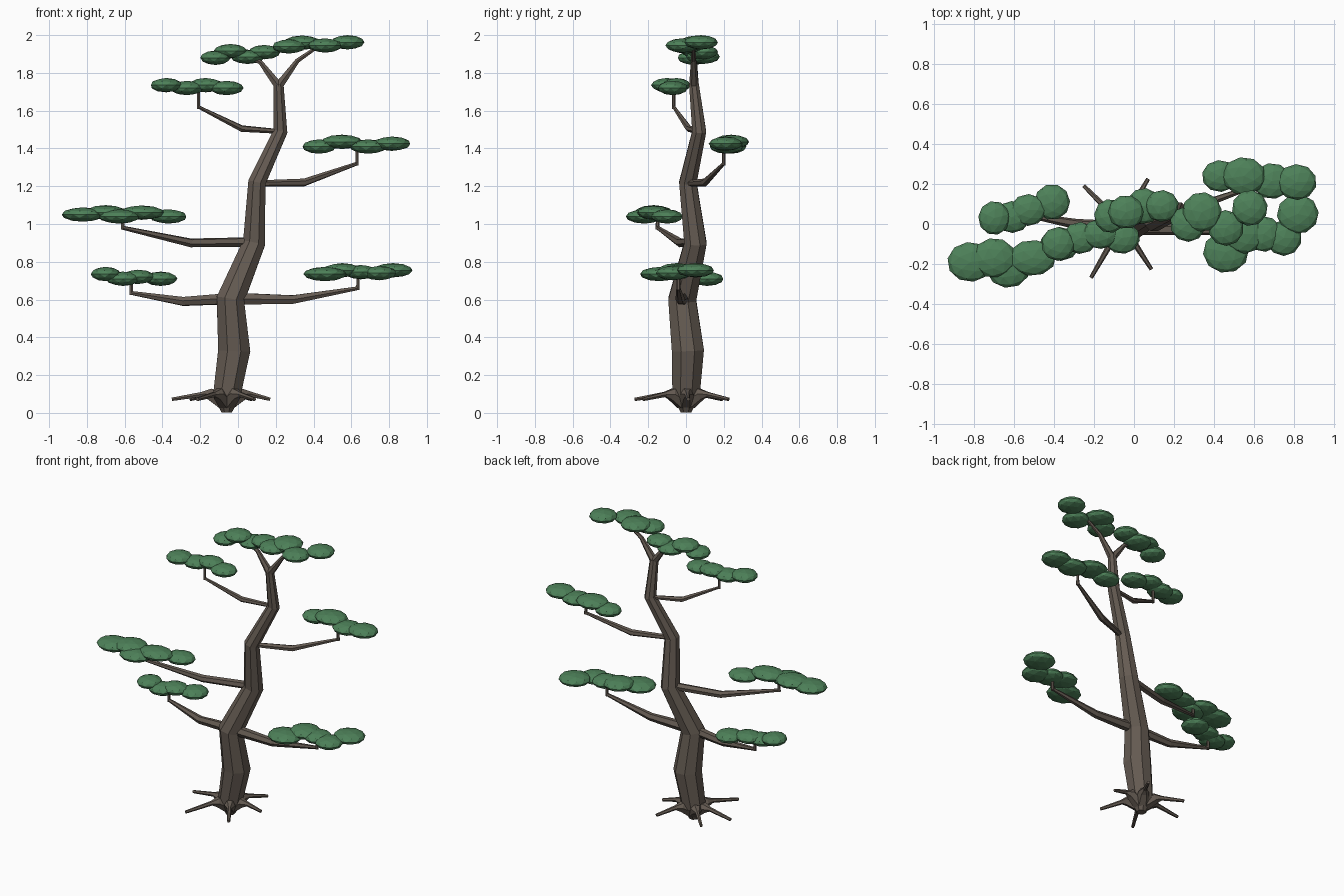
import bpy, bmesh, math, random
from mathutils import Vector, Matrix

random.seed(4)

def material(name, color):
    m = bpy.data.materials.new(name)
    m.diffuse_color = color
    return m

BARK = material("bark", (0.13, 0.105, 0.085, 1))
LEAF = material("leaf", (0.075, 0.22, 0.10, 1))

def finish(bm, name, mat):
    bmesh.ops.recalc_face_normals(bm, faces=bm.faces)
    me = bpy.data.meshes.new(name)
    bm.to_mesh(me)
    bm.free()
    me.materials.append(mat)
    ob = bpy.data.objects.new(name, me)
    bpy.context.collection.objects.link(ob)
    return ob

def tube(name, pts, sides):
    """Faceted tapering tube through (x, y, z, radius) points."""
    bm = bmesh.new()
    P = [Vector(p[:3]) for p in pts]
    rings = []
    for i, p in enumerate(P):
        d = P[min(i + 1, len(P) - 1)] - P[max(i - 1, 0)]
        q = Vector((0, 0, 1)).rotation_difference(d)
        ring = []
        for k in range(sides):
            a = 2 * math.pi * (k + 0.5) / sides
            ring.append(bm.verts.new(p + q @ Vector((math.cos(a), math.sin(a), 0)) * pts[i][3]))
        rings.append(ring)
    for a, b in zip(rings, rings[1:]):
        for k in range(sides):
            j = (k + 1) % sides
            bm.faces.new((a[k], a[j], b[j], b[k]))
    bm.faces.new(rings[0])
    bm.faces.new(rings[-1])
    return finish(bm, name, BARK)

def pad(name, blobs):
    """Cloud of flattened faceted blobs: (x, y, z, rx, ry)."""
    bm = bmesh.new()
    for x, y, z, rx, ry in blobs:
        m = (Matrix.Translation((x, y, z))
             @ Matrix.Diagonal((rx, ry, 0.038, 1))
             @ Matrix.Rotation(random.uniform(0, 6.28), 4, 'Z'))
        bmesh.ops.create_icosphere(bm, subdivisions=2, radius=1, matrix=m)
    return finish(bm, name, LEAF)

# Trunk with its zigzag bends
tube("trunk", [(-0.06, 0, 0.003, 0.03), (-0.06, 0, 0.09, 0.078), (-0.02, 0.01, 0.33, 0.092),
               (-0.04, -0.02, 0.60, 0.080), (0.085, 0.05, 0.90, 0.064),
               (0.10, 0.01, 1.22, 0.050), (0.225, 0.07, 1.49, 0.040),
               (0.215, 0.042, 1.74, 0.028)], 8)

# Forked top
tube("top_fork_left", [(0.215, 0.042, 1.73, 0.026), (0.12, 0.045, 1.855, 0.014), (0.05, 0.05, 1.89, 0.01)], 6)
tube("top_fork_right", [(0.215, 0.042, 1.73, 0.026), (0.315, 0.04, 1.865, 0.014), (0.41, 0.04, 1.93, 0.01)], 6)

# Branches: each ends in a short upright twig carrying its pad
branches = {
    "low_left": [(-0.04, -0.02, 0.605, 0.033), (-0.29, 0.00, 0.59, 0.026), (-0.565, 0.05, 0.635, 0.011)],
    "low_right": [(-0.03, -0.02, 0.605, 0.036), (0.29, -0.03, 0.60, 0.026), (0.635, -0.04, 0.66, 0.011)],
    "middle_left": [(0.08, 0.05, 0.905, 0.026), (-0.25, -0.03, 0.90, 0.024), (-0.61, -0.15, 0.98, 0.011)],
    "middle_right": [(0.10, 0.01, 1.215, 0.016), (0.35, 0.10, 1.22, 0.021), (0.63, 0.20, 1.32, 0.010)],
    "high_left": [(0.22, 0.07, 1.49, 0.013), (0.02, 0.015, 1.505, 0.018), (-0.21, -0.065, 1.62, 0.009)],
}
for name, pts in branches.items():
    tube(name + "_branch", pts, 6)
    x, y, z, r = pts[-1]
    tube(name + "_twig", [(x, y, z - 0.01, r), (x, y, z + 0.075, 0.009)], 6)

# Roots spreading from the base
for i, (deg, reach) in enumerate([(3, 0.23), (60, 0.26), (135, 0.27), (178, 0.29), (240, 0.31), (303, 0.27)]):
    c, s = math.cos(math.radians(deg)), math.sin(math.radians(deg))
    tube(f"root_{i + 1}", [(-0.06 + c * d, s * d, z, r) for d, z, r in
                           ((0.02, 0.06, 0.045), (0.09, 0.10, 0.034), (0.13, 0.098, 0.015), (reach, 0.072, 0.010))], 6)

# Foliage pads
pad("low_left_foliage", [(-0.70, 0.03, 0.735, 0.08, 0.085), (-0.61, 0.035, 0.71, 0.09, 0.08),
                         (-0.53, 0.07, 0.72, 0.09, 0.08), (-0.41, 0.11, 0.71, 0.09, 0.09)])
pad("low_right_foliage", [(0.46, -0.14, 0.735, 0.115, 0.105), (0.55, -0.05, 0.755, 0.10, 0.10),
                          (0.65, -0.05, 0.745, 0.09, 0.09), (0.75, -0.07, 0.74, 0.09, 0.09),
                          (0.82, 0.05, 0.755, 0.105, 0.10)])
pad("middle_left_foliage", [(-0.82, -0.19, 1.05, 0.115, 0.10), (-0.70, -0.17, 1.062, 0.11, 0.10),
                            (-0.63, -0.22, 1.04, 0.11, 0.10), (-0.51, -0.17, 1.06, 0.12, 0.09),
                            (-0.37, -0.10, 1.04, 0.10, 0.085)])
pad("middle_right_foliage", [(0.43, 0.24, 1.41, 0.09, 0.08), (0.55, 0.24, 1.435, 0.11, 0.095),
                             (0.69, 0.215, 1.41, 0.10, 0.09), (0.815, 0.21, 1.425, 0.10, 0.09)])
pad("high_left_foliage", [(-0.38, -0.10, 1.735, 0.085, 0.085), (-0.27, -0.07, 1.72, 0.09, 0.08),
                          (-0.17, -0.05, 1.735, 0.09, 0.075), (-0.06, -0.07, 1.72, 0.09, 0.08)])
pad("top_left_foliage", [(-0.12, 0.04, 1.88, 0.08, 0.085), (-0.04, 0.06, 1.915, 0.09, 0.085),
                         (0.05, 0.09, 1.885, 0.09, 0.09), (0.14, 0.09, 1.91, 0.085, 0.08)])
pad("top_right_foliage", [(0.27, 0.00, 1.94, 0.09, 0.09), (0.34, 0.06, 1.96, 0.10, 0.10),
                          (0.46, -0.02, 1.945, 0.09, 0.09), (0.58, 0.08, 1.962, 0.09, 0.09)])
